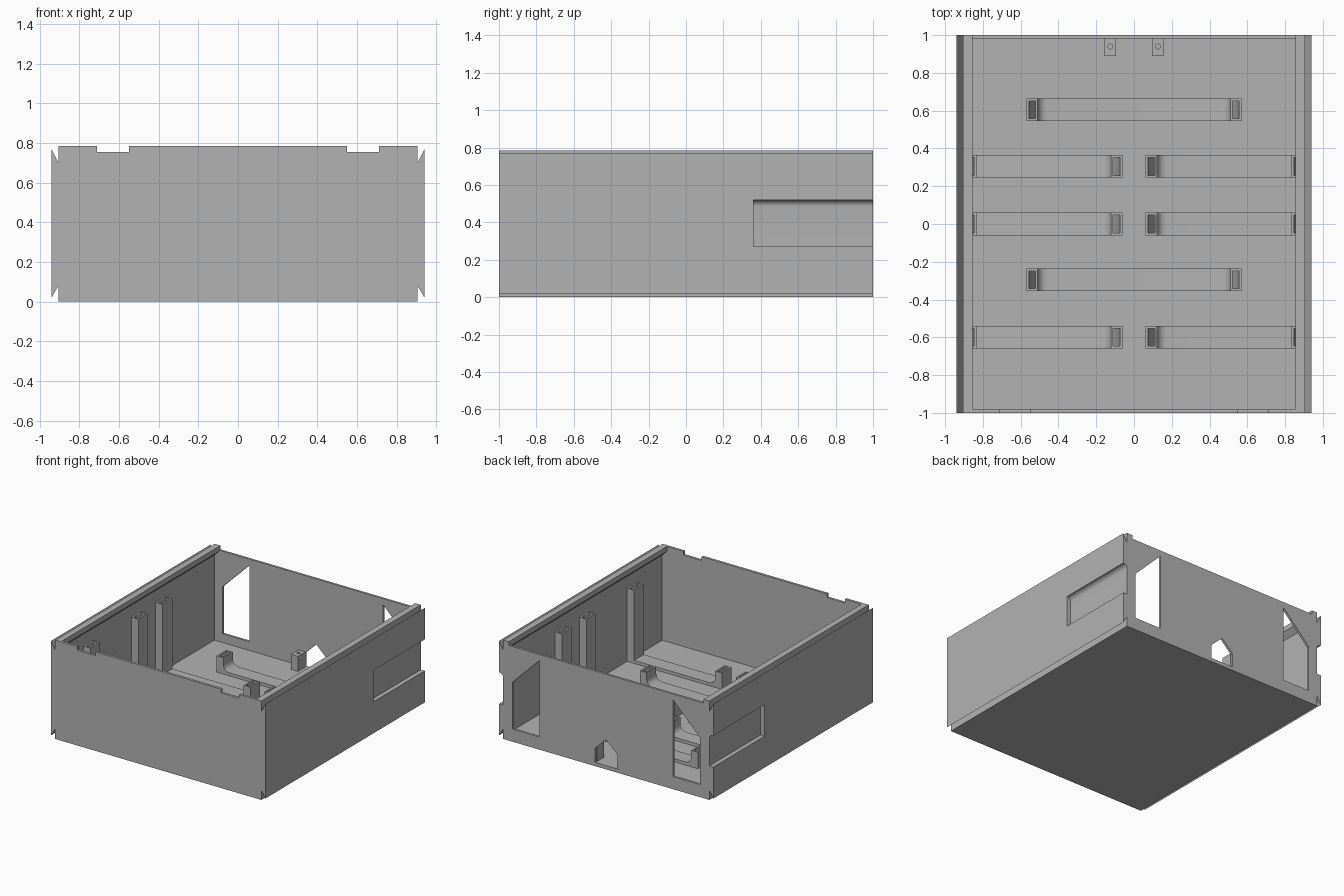
import bpy, bmesh, math

if "Cube" in bpy.data.objects:
    bpy.data.objects.remove(bpy.data.objects["Cube"])

grey = bpy.data.materials.new("plain_grey")
grey.use_nodes = True
COLOUR = (0.45, 0.45, 0.45, 1)
grey.diffuse_color = COLOUR
for node in grey.node_tree.nodes:
    if node.type == 'BSDF_PRINCIPLED':
        node.inputs["Base Color"].default_value = COLOUR

FLOOR = 0.03
TOP = 0.785


def prism(name, profile, y0, y1):
    """Extrude an x-z outline from y0 to y1."""
    bm = bmesh.new()
    face = bm.faces.new([bm.verts.new((x, y0, z)) for x, z in profile])
    ext = bmesh.ops.extrude_face_region(bm, geom=[face])
    for v in ext["geom"]:
        if isinstance(v, bmesh.types.BMVert):
            v.co.y = y1
    bmesh.ops.recalc_face_normals(bm, faces=bm.faces)
    mesh = bpy.data.meshes.new(name)
    bm.to_mesh(mesh)
    bm.free()
    mesh.materials.append(grey)
    obj = bpy.data.objects.new(name, mesh)
    bpy.context.collection.objects.link(obj)
    return obj


def activate(obj):
    bpy.ops.object.select_all(action='DESELECT')
    obj.select_set(True)
    bpy.context.view_layer.objects.active = obj


def cut(obj, cutter):
    """Subtract a cutter and throw it away."""
    cutter.hide_render = True
    mod = obj.modifiers.new("cut", 'BOOLEAN')
    mod.operation = 'DIFFERENCE'
    mod.solver = 'EXACT'
    mod.object = cutter
    activate(obj)
    bpy.ops.object.modifier_apply(modifier="cut")
    bpy.data.objects.remove(cutter)


def smooth(obj):
    activate(obj)
    bpy.ops.object.shade_smooth_by_angle(angle=math.radians(30))


def flip(points):
    return [(-x, z) for x, z in reversed(points)]


def scaled(points, s):
    return [(s * x, z) for x, z in points]


def arc(cx, cz, r, a0, a1, n=8):
    angles = [math.radians(a0 + (a1 - a0) * i / n) for i in range(n + 1)]
    return [(cx + r * math.cos(a), cz + r * math.sin(a)) for a in angles]


# Tray shell: floor and both side walls with V grooves along the edges
inner = [(0.855, TOP), (0.855, 0.745), (0.895, 0.705), (0.895, FLOOR)]
outer = [(0.905, 0), (0.905, 0.08), (0.94, 0.02), (0.94, 0.77),
         (0.905, 0.70), (0.905, TOP)]
shell = prism("tray_shell", outer + inner + flip(inner) + flip(outer), -1, 1)

# Hand recesses in the sides, rounded at the top and open at the back
recess = [(0.97, 0.52), (0.97, 0.27), (0.905, 0.27)] + arc(0.94, 0.485, 0.035, 180, 90)
for s in (1, -1):
    cut(shell, prism("recess_cutter", scaled(recess, s), 0.36, 1.1))
smooth(shell)

# Front panel with two notches in its top edge
notch = [(0.55, TOP), (0.55, 0.755), (0.71, 0.755), (0.71, TOP)]
front_edge = notch + inner
prism("front_panel", front_edge + flip(front_edge), -1, -0.98)

# Back panel, slightly lower, with cable openings
back_edge = [(0.855, 0.755)] + inner[1:]
back = prism("back_panel", back_edge + flip(back_edge), 0.982, 1)
window = [(0.585, 0.10), (0.825, 0.10), (0.825, 0.47), (0.585, 0.71)]
for s in (1, -1):
    cut(back, prism("window_cutter", scaled(window, s), 0.9, 1.1))
gate = [(-0.1, FLOOR), (0.1, FLOOR), (0.1, 0.14), (0, 0.235), (-0.1, 0.14)]
cut(back, prism("gate_cutter", gate, 0.9, 1.1))

# Small drilled posts beside the middle opening
for side, s in (("left", 1), ("right", -1)):
    post = prism("drilled_post_" + side,
                 scaled([(0.096, FLOOR), (0.156, FLOOR), (0.156, 0.15), (0.096, 0.15)], s),
                 0.89, 0.982)
    bpy.ops.mesh.primitive_cylinder_add(vertices=20, radius=0.013, depth=0.16,
                                        location=(s * 0.126, 0.94, 0.15))
    cut(post, bpy.context.object)
    smooth(post)

# Holder rails: low bars with slotted end posts
BAR, POST, TALL, HALF = 0.055, 0.16, 0.61, 0.06


def end_post(x):
    """Outline of a low end post at x, flowing into the bar towards +x."""
    return ([(x, FLOOR), (x, POST), (x + 0.06, POST)]
            + arc(x + 0.11, BAR + 0.05, 0.05, 180, 270))


def slot(obj, x, top, y, s):
    """Sloping slot in the top of a post starting at x."""
    a, b = x + 0.013, x + 0.048
    wedge = [(a, top + 0.05), (a, top - 0.015), (b, top - 0.09), (b, top + 0.05)]
    cut(obj, prism("slot_cutter", scaled(wedge, s), y - 0.047, y + 0.047))


for name, y in (("rear", 0.605), ("front", -0.295)):
    left = end_post(-0.57)
    rail = prism("long_rail_" + name, left + flip(left), y - HALF, y + HALF)
    for s in (1, -1):
        slot(rail, -0.57, POST, y, s)
    smooth(rail)

wall_post = [(0.833, BAR), (0.833, TALL), (0.895, TALL), (0.895, FLOOR)]
for name, y in (("rear", 0.305), ("middle", 0.0), ("front", -0.6)):
    for side, s in (("left", 1), ("right", -1)):
        rail = prism(f"wall_rail_{name}_{side}",
                     scaled(end_post(0.062) + wall_post, s), y - HALF, y + HALF)
        slot(rail, 0.062, POST, y, s)
        slot(rail, 0.833, TALL, y, s)
        smooth(rail)
